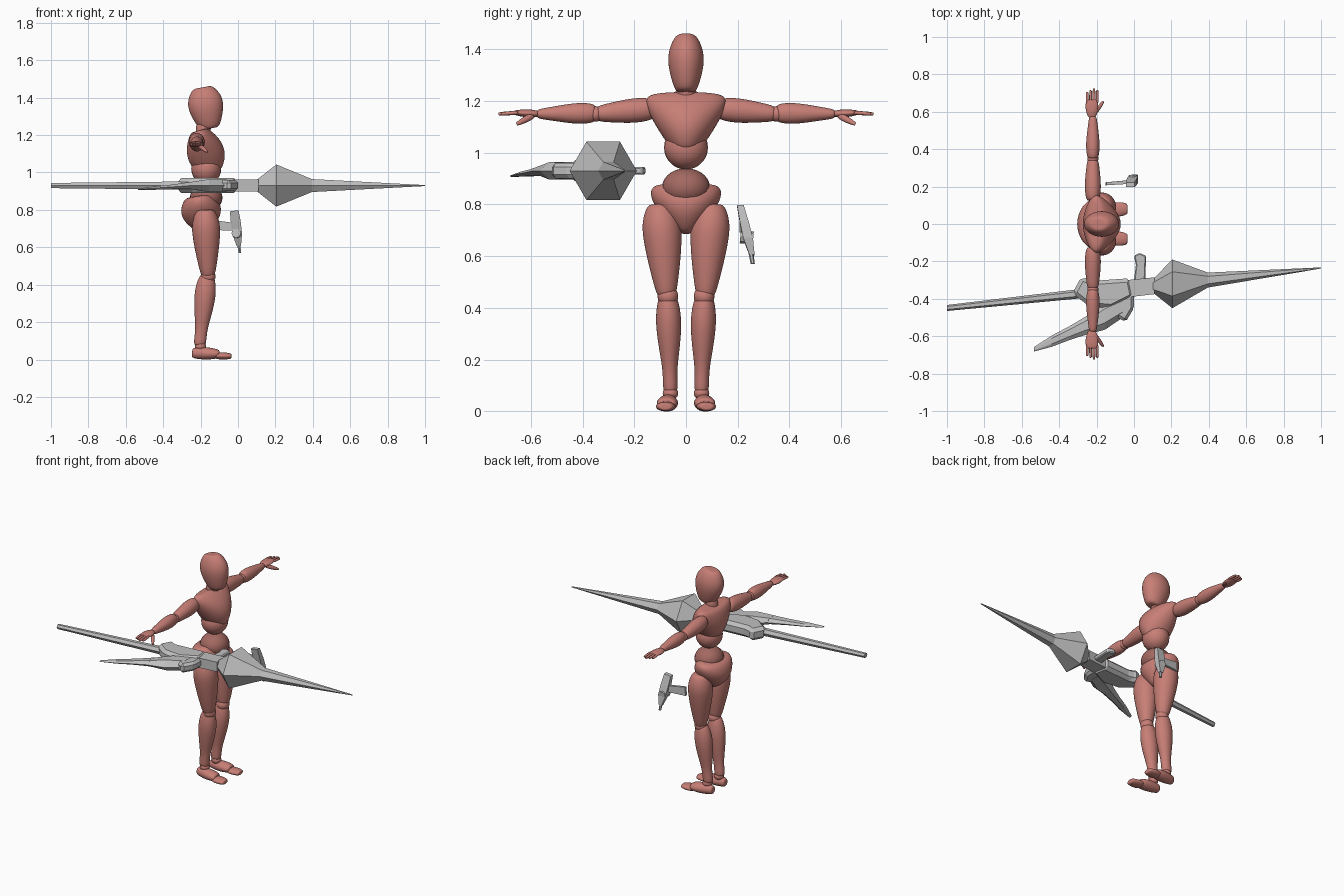
import bpy
import bmesh
import math
from mathutils import Vector

cube = bpy.data.objects.get("Cube")
if cube:
    bpy.data.objects.remove(cube, do_unlink=True)


def material(name, red, green, blue):
    mat = bpy.data.materials.new(name)
    mat.use_nodes = True
    colour = (red, green, blue, 1)
    mat.diffuse_color = colour
    mat.node_tree.nodes["Principled BSDF"].inputs["Base Color"].default_value = colour
    return mat


CLAY = material("clay red", .57, .21, .18)
DARK = material("dark clay red", .37, .14, .12)
STEEL = material("pale grey", .53, .53, .53)


def finish(name, bm, mat, smooth):
    """Turn a bmesh into a linked object with one material."""
    bmesh.ops.recalc_face_normals(bm, faces=bm.faces)
    for face in bm.faces:
        face.smooth = smooth
    mesh = bpy.data.meshes.new(name)
    bm.to_mesh(mesh)
    bm.free()
    mesh.materials.append(mat)
    obj = bpy.data.objects.new(name, mesh)
    bpy.context.collection.objects.link(obj)
    return obj


def skin(name, start, end, radii, flat, sides, mat, smooth, side):
    """Evenly spaced elliptical rings from start to end; flat is the ratio of
    the second radius to the first, blended from one end to the other."""
    start, end = Vector(start), Vector(end)
    direction = (end - start).normalized()
    lengthwise_y = abs(direction.y) > max(abs(direction.x), abs(direction.z))
    across = Vector((1, 0, 0)) if lengthwise_y else Vector((0, 1, 0))
    upright = direction.cross(across).normalized()
    stations = [(i / (len(radii) - 1), r) for i, r in enumerate(radii)]
    if smooth:
        # Half-size end rings keep the rounded tips full
        stations = [(0, radii[0] / 2)] + stations + [(1, radii[-1] / 2)]
    boxy = sides == 4
    turn = math.pi / 4 if boxy else 0
    grow = math.sqrt(2) if boxy else 1.05 if smooth else 1
    bm = bmesh.new()
    loops = []
    for t, radius in stations:
        centre = start.lerp(end, t)
        ratio = flat[0] + (flat[1] - flat[0]) * t
        loop = []
        for i in range(sides):
            angle = math.tau * i / sides + turn
            point = centre + grow * radius * (
                across * math.cos(angle) + upright * math.sin(angle) * ratio)
            point.y *= side
            loop.append(bm.verts.new(point))
        loops.append(loop)
    for low, high in zip(loops, loops[1:]):
        for i in range(sides):
            j = (i + 1) % sides
            bm.faces.new((low[i], low[j], high[j], high[i]))
    bm.faces.new(loops[0])
    bm.faces.new(loops[-1])
    return finish(name, bm, mat, smooth)


def limb(name, start, end, radii, flat=(1, 1), side=1, sides=12):
    """Smooth body part."""
    obj = skin(name, start, end, radii, flat, sides, CLAY, True, side)
    rounding = obj.modifiers.new("rounding", "SUBSURF")
    rounding.levels = rounding.render_levels = 2


def facet(name, start, end, radii, flat=(1, 1), sides=6):
    """Hard-edged weapon part."""
    skin(name, start, end, radii, flat, sides, STEEL, False, 1)


def ball(name, centre, radii, mat=CLAY, side=1):
    """Smooth ellipsoid."""
    bm = bmesh.new()
    bmesh.ops.create_uvsphere(bm, u_segments=24, v_segments=14, radius=1)
    for v in bm.verts:
        v.co = [c + r * p for c, r, p in zip(centre, radii, v.co)]
        v.co.y *= side
    finish(name, bm, mat, True)


def plate(name, outline, thickness, chamfer):
    """Flat outline centred on the lance height, with chamfered edges."""
    bm = bmesh.new()
    low = LANCE_HEIGHT - thickness / 2
    base = bm.faces.new([bm.verts.new((x, y, low)) for x, y in outline])
    raised = bmesh.ops.extrude_face_region(bm, geom=[base])["geom"]
    for item in raised:
        if isinstance(item, bmesh.types.BMVert):
            item.co.z += thickness
    obj = finish(name, bm, STEEL, False)
    bevel = obj.modifiers.new("chamfer", "BEVEL")
    bevel.width = chamfer
    bevel.segments = 1


# Head, neck and trunk
limb("head", (-.15, 0, 1.235), (-.19, 0, 1.455), (.04, .058, .07, .067, .04), flat=(1.3, 1.4))
limb("neck", (-.19, 0, 1.19), (-.18, 0, 1.28), (.035, .04, .04, .03))
limb("chest", (-.14, 0, 1), (-.21, 0, 1.225), (.04, .085, .12, .15, .16), flat=(1.4, .3))
ball("ribs", (-.17, 0, 1.02), (.08, .085, .085))
ball("belly", (-.17, 0, .865), (.087, .093, .075), DARK)
limb("pelvis", (-.18, 0, .69), (-.21, 0, .875), (.03, .09, .135, .14), flat=(1.4, .55))

for label, side in (("back", 1), ("front", -1)):
    # Legs
    limb("thigh_" + label, (-.16, .075, .44), (-.175, .1, .8),
         (.035, .05, .063, .073, .077, .05), side=side)
    ball("knee_" + label, (-.16, .07, .445), (.04, .04, .04), side=side)
    limb("shin_" + label, (-.205, .06, .075), (-.165, .07, .45),
         (.03, .026, .037, .047, .05, .035), flat=(1.15, 1.15), side=side)
    ball("ankle_" + label, (-.2, .06, .07), (.03, .03, .025), side=side)
    limb("foot_" + label, (-.245, .065, .035), (-.1, .075, .03),
         (.025, .035, .042, .038), flat=(1.1, .6), side=side)
    limb("toes_" + label, (-.12, .077, .02), (-.035, .08, .018),
         (.035, .04, .03), flat=(.5, .5), side=side)
    # Arms
    limb("upper_arm_" + label, (-.22, .125, 1.17), (-.22, .345, 1.15),
         (.035, .043, .042, .036, .03), flat=(1.15, 1), side=side)
    ball("elbow_" + label, (-.22, .35, 1.15), (.03, .03, .03), side=side)
    limb("forearm_" + label, (-.22, .35, 1.153), (-.22, .575, 1.15),
         (.03, .037, .034, .027, .02), flat=(1.2, .9), side=side)
    # Hands
    limb("palm_" + label, (-.225, .57, 1.15), (-.225, .665, 1.155),
         (.02, .032, .035, .03), flat=(.6, .3), side=side)
    for n in range(4):
        x = -.25 + n * .018
        reach = .725 - .01 * abs(n - 2)
        limb(f"finger_{n + 1}_{label}", (x, .65, 1.155), (x, reach, 1.15),
             (.008, .008, .007), side=side, sides=8)
    limb("thumb_" + label, (-.21, .59, 1.145), (-.165, .655, 1.11),
         (.012, .014, .012, .007), side=side, sides=8)

# Lance on a slightly slanted axis
LANCE_HEIGHT = .93


def axis_point(x):
    return (x, -.342 + .107 * x, LANCE_HEIGHT)


for name, start, end, radii in (
        ("lance_shaft", -1, .1, (.016, .03)),
        ("lance_head_base", .1, .205, (.035, .13)),
        ("lance_head_shoulder", .205, .395, (.13, .04)),
        ("lance_head_spike", .395, 1, (.04, .003))):
    facet(name, axis_point(start), axis_point(end), radii)
facet("lance_collar", axis_point(-.03), axis_point(.11), (.046, .045), flat=(.7, .7), sides=4)

# Guard with claw, horn and swept blade
plate("guard_body", [(-.33, -.37), (-.28, -.28), (-.23, -.305), (-.02, -.29),
                     (0, -.39), (-.12, -.45), (-.24, -.44)], .08, .02)
plate("guard_claw", [(0, -.37), (0, -.45), (-.045, -.525), (-.12, -.48), (-.1, -.38)], .06, .015)
plate("guard_horn", [(0, -.3), (.01, -.22), (0, -.17), (.03, -.155),
                     (.065, -.17), (.06, -.3)], .03, .006)
elbow = (-.25, -.54, .93)
facet("guard_blade_tip", (-.535, -.67, .91), elbow, (.012, .03, .037, .05), flat=(.3, .45))
facet("guard_blade_root", elbow, (-.06, -.44, .93), (.05, .075, .06), flat=(.45, .6))

# Pistol hanging beside the hip
facet("pistol_body", (-.02, .21, .795), (.005, .255, .605),
      (.013, .017, .019, .01), flat=(1.8, 1.1), sides=4)
facet("pistol_muzzle", (0, .245, .65), (.01, .258, .57), (.011, .008))
facet("pistol_drum", (-.01, .21, .675), (-.005, .26, .67), (.025, .025), sides=8)
facet("pistol_grip", (-.15, .215, .72), (-.02, .225, .71), (.008, .01), flat=(3.5, 2), sides=4)
